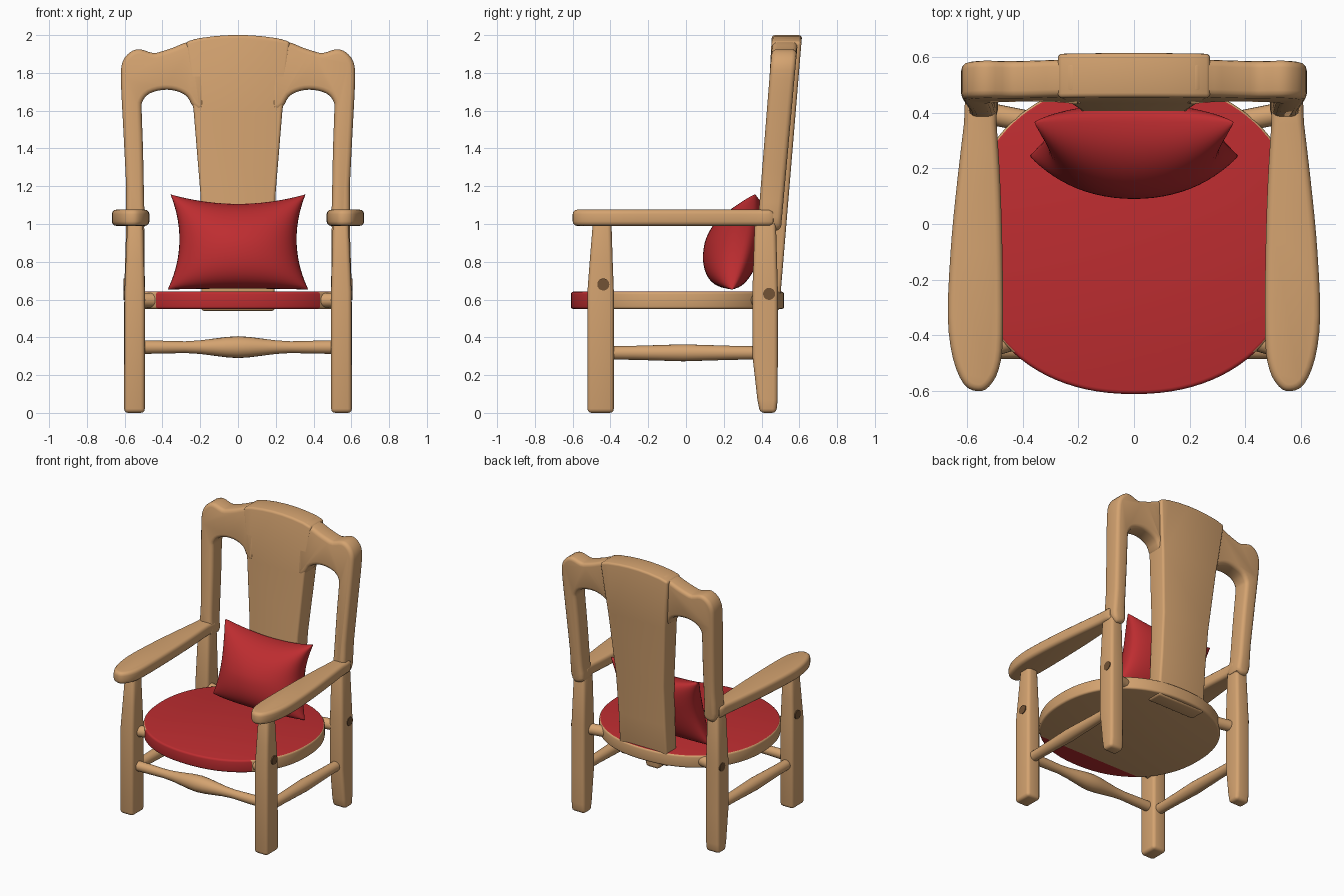
import bpy, bmesh, math
from mathutils import Vector

if "Cube" in bpy.data.objects:
    bpy.data.objects.remove(bpy.data.objects["Cube"])


def material(name, rgb):
    m = bpy.data.materials.new(name)
    m.diffuse_color = (*rgb, 1)
    m.use_nodes = True
    m.node_tree.nodes["Principled BSDF"].inputs["Base Color"].default_value = m.diffuse_color
    return m


WOOD = material("light wood", (0.658, 0.366, 0.162))
RED = material("red fabric", (0.515, 0.026, 0.03))
PLUG = material("dark wood plug", (0.17, 0.085, 0.035))


def finish(name, bm, *mats, angle=40):
    bmesh.ops.recalc_face_normals(bm, faces=bm.faces)
    me = bpy.data.meshes.new(name)
    bm.to_mesh(me)
    bm.free()
    for m in mats:
        me.materials.append(m)
    ob = bpy.data.objects.new(name, me)
    bpy.context.collection.objects.link(ob)
    bpy.ops.object.select_all(action='DESELECT')
    ob.select_set(True)
    bpy.context.view_layer.objects.active = ob
    bpy.ops.object.shade_smooth_by_angle(angle=math.radians(angle))
    return ob


def round_edges(bm, offset):
    bmesh.ops.recalc_face_normals(bm, faces=bm.faces)
    sharp = [e for e in bm.edges if e.calc_face_angle(0) > 0.75]
    bmesh.ops.bevel(bm, geom=sharp, offset=offset, segments=3, profile=0.5,
                    affect='EDGES', clamp_overlap=False)


def loft(rings):
    """Join equal-length vertex rings into a closed solid."""
    bm = bmesh.new()
    rs = [[bm.verts.new(p) for p in r] for r in rings]
    n = len(rs[0])
    for a, b in zip(rs, rs[1:]):
        for i in range(n):
            j = (i + 1) % n
            bm.faces.new((a[i], a[j], b[j], b[i]))
    bm.faces.new(rs[0][::-1])
    bm.faces.new(rs[-1])
    return bm


def smooth_loop(pts, steps=3):
    """Closed Catmull-Rom curve through 2D points."""
    out, n = [], len(pts)
    for i in range(n):
        p0, p1, p2, p3 = (Vector(pts[(i + k) % n]) for k in (-1, 0, 1, 2))
        for s in range(steps):
            t = s / steps
            out.append(0.5 * (2 * p1 + (p2 - p0) * t + (2 * p0 - 5 * p1 + 4 * p2 - p3) * t * t
                              + (3 * p1 - p0 - 3 * p2 + p3) * t ** 3))
    return out


def spindle(name, p0, p1, profile, mat, sides=20):
    """Turned rod from p0 to p1; profile is (fraction, radius)."""
    p0, p1 = Vector(p0), Vector(p1)
    q = (p1 - p0).to_track_quat('Z', 'Y')
    ring = [(math.cos(2 * math.pi * k / sides), math.sin(2 * math.pi * k / sides)) for k in range(sides)]
    bm = loft([[p0.lerp(p1, t) + q @ Vector((r * c, r * s, 0)) for c, s in ring] for t, r in profile])
    return finish(name, bm, mat)


def leg(name, side, sections):
    """Squared leg; sections are (z, x0, x1, y0, y1)."""
    bm = loft([[(side * x, y, z) for x, y in ((x0, y0), (x1, y0), (x1, y1), (x0, y1))]
               for z, x0, x1, y0, y1 in sections])
    round_edges(bm, 0.022)
    return finish(name, bm, WOOD)


def back_panel(name, outline, front, back, offset):
    """Front outline (x, z) given leaning front and back planes."""
    bm = loft([[(x, f(z), z) for x, z in outline] for f in (front, back)])
    round_edges(bm, offset)
    return finish(name, bm, WOOD)


# Seat: rounded disc, red on top and at the front edge
def seat_ring(z):
    pts = []
    for k in range(96):
        c, s = math.cos(2 * math.pi * k / 96), math.sin(2 * math.pi * k / 96)
        e = 2 / 2.2
        pts.append((0.6 * math.copysign(abs(c) ** e, c), -0.045 + 0.565 * math.copysign(abs(s) ** e, s), z))
    return pts


bm = loft([seat_ring(0.55), seat_ring(0.642)])
round_edges(bm, 0.014)
bmesh.ops.bisect_plane(bm, geom=bm.verts[:] + bm.edges[:] + bm.faces[:],
                       plane_co=(0, -0.46, 0), plane_no=(0, 1, 0))
bm.normal_update()
for f in bm.faces:
    f.material_index = int(f.normal.z > 0.95 or f.calc_center_median().y < -0.46)
finish("seat", bm, WOOD, RED)

# Outlines of the arm (x, y) and of the back frame (x, z), right side
ARM = smooth_loop([(0.5, 0.46), (0.493, 0.36), (0.48, 0.15), (0.472, -0.1), (0.47, -0.4), (0.485, -0.52),
                   (0.52, -0.583), (0.56, -0.6), (0.61, -0.575), (0.65, -0.48), (0.668, -0.33),
                   (0.658, -0.1), (0.64, 0.1), (0.61, 0.36), (0.597, 0.46)])
FRAME = smooth_loop([(0.495, 0.985), (0.497, 1.1), (0.503, 1.4), (0.51, 1.6), (0.505, 1.65), (0.47, 1.69),
                     (0.40, 1.71), (0.33, 1.705), (0.27, 1.675), (0.235, 1.62), (0.18, 1.62), (0.18, 1.96),
                     (0.26, 1.965), (0.34, 1.935), (0.40, 1.915), (0.45, 1.905), (0.52, 1.925),
                     (0.57, 1.91), (0.61, 1.86), (0.62, 1.77), (0.607, 1.5), (0.592, 1.2), (0.585, 0.985)])

for s, tag in ((1, "right"), (-1, "left")):
    # Legs
    leg(f"front_leg_{tag}", s, [(0, 0.493, 0.603, -0.522, -0.382), (0.64, 0.493, 0.601, -0.522, -0.382),
                                (0.8, 0.497, 0.594, -0.51, -0.388), (1.02, 0.503, 0.585, -0.492, -0.395)])
    leg(f"back_leg_{tag}", s, [(0, 0.493, 0.603, 0.392, 0.478), (0.07, 0.493, 0.603, 0.378, 0.485),
                               (0.3, 0.493, 0.603, 0.352, 0.486), (0.66, 0.493, 0.602, 0.352, 0.486),
                               (1.04, 0.497, 0.59, 0.365, 0.475)])
    # Armrest
    bm = loft([[(s * x, y, z) for x, y in ARM] for z in (0.99, 1.076)])
    round_edges(bm, 0.024)
    finish(f"armrest_{tag}", bm, WOOD)
    # Back post with its half of the crest rail
    back_panel(f"back_post_{tag}", [(s * x, z) for x, z in FRAME],
               lambda z: 0.38 + 0.08 * (z - 1), lambda z: 0.505 + 0.09 * (z - 1), 0.026)
    # Side stretcher and the pins joining seat to legs
    spindle(f"side_stretcher_{tag}", (s * 0.547, -0.45, 0.318), (s * 0.547, 0.42, 0.318),
            [(0, 0.035), (0.2, 0.037), (0.5, 0.045), (0.8, 0.037), (1, 0.035)], WOOD)
    spindle(f"front_pin_{tag}", (s * 0.54, -0.445, 0.597), (s * 0.38, -0.40, 0.597), [(0, 0.039), (1, 0.039)], WOOD)
    spindle(f"back_pin_{tag}", (s * 0.54, 0.4, 0.597), (s * 0.34, 0.36, 0.597), [(0, 0.039), (1, 0.039)], WOOD)
    # Dark plugs on the outer leg faces
    for part, y, z in (("front", -0.438, 0.68), ("back", 0.44, 0.63)):
        spindle(f"{part}_plug_{tag}", (s * 0.598, y, z), (s * 0.606, y, z), [(0, 0.032), (1, 0.032)], PLUG)

# Front stretcher with swollen middle
half = [(0, 0.058), (0.06, 0.054), (0.13, 0.045), (0.2, 0.036), (0.28, 0.031), (0.4, 0.034), (0.53, 0.036)]
spindle("front_stretcher", (-0.53, -0.45, 0.348), (0.53, -0.45, 0.348),
        [(0.5 - x / 1.06, r) for x, r in half[:0:-1]] + [(0.5 + x / 1.06, r) for x, r in half], WOOD)

# Central back splat
edge = [(0.195, 0.54), (0.192, 0.85), (0.198, 1.15), (0.235, 1.6), (0.25, 1.72), (0.275, 1.965),
        (0.21, 1.983), (0.12, 1.995), (0.04, 2.0)]
back_panel("back_splat", edge + [(-x, z) for x, z in edge[::-1]],
           lambda z: 0.405 + 0.055 * (z - 1.1), lambda z: 0.495 + 0.083 * (z - 0.56), 0.016)

# Cushion: two bulging sheets sharing a pinched rim
N = 28
bm = bmesh.new()
for bulge in (-0.205, 0.11):
    grid = []
    for i in range(N + 1):
        row = []
        for j in range(N + 1):
            u, v = (math.sin(math.pi / 2 * (2 * k / N - 1)) for k in (i, j))
            pinch = 0.2 if v > 0 else 0.02
            x = 0.365 * u * (1 - 0.15 * (1 - v * v)) * (1 - 0.02 * v)
            z = 0.905 + 0.252 * v * (1 - pinch * (1 - u * u))
            fat = ((1 - u * u) * (1 - v * v)) ** 0.42 if abs(u) < 1 and abs(v) < 1 else 0
            row.append(bm.verts.new((x, 0.305 + 0.06 * v + bulge * fat, z)))
        grid.append(row)
    for i in range(N):
        for j in range(N):
            bm.faces.new((grid[i][j], grid[i + 1][j], grid[i + 1][j + 1], grid[i][j + 1]))
bmesh.ops.remove_doubles(bm, verts=bm.verts, dist=0.0005)
finish("cushion", bm, RED, angle=70)
